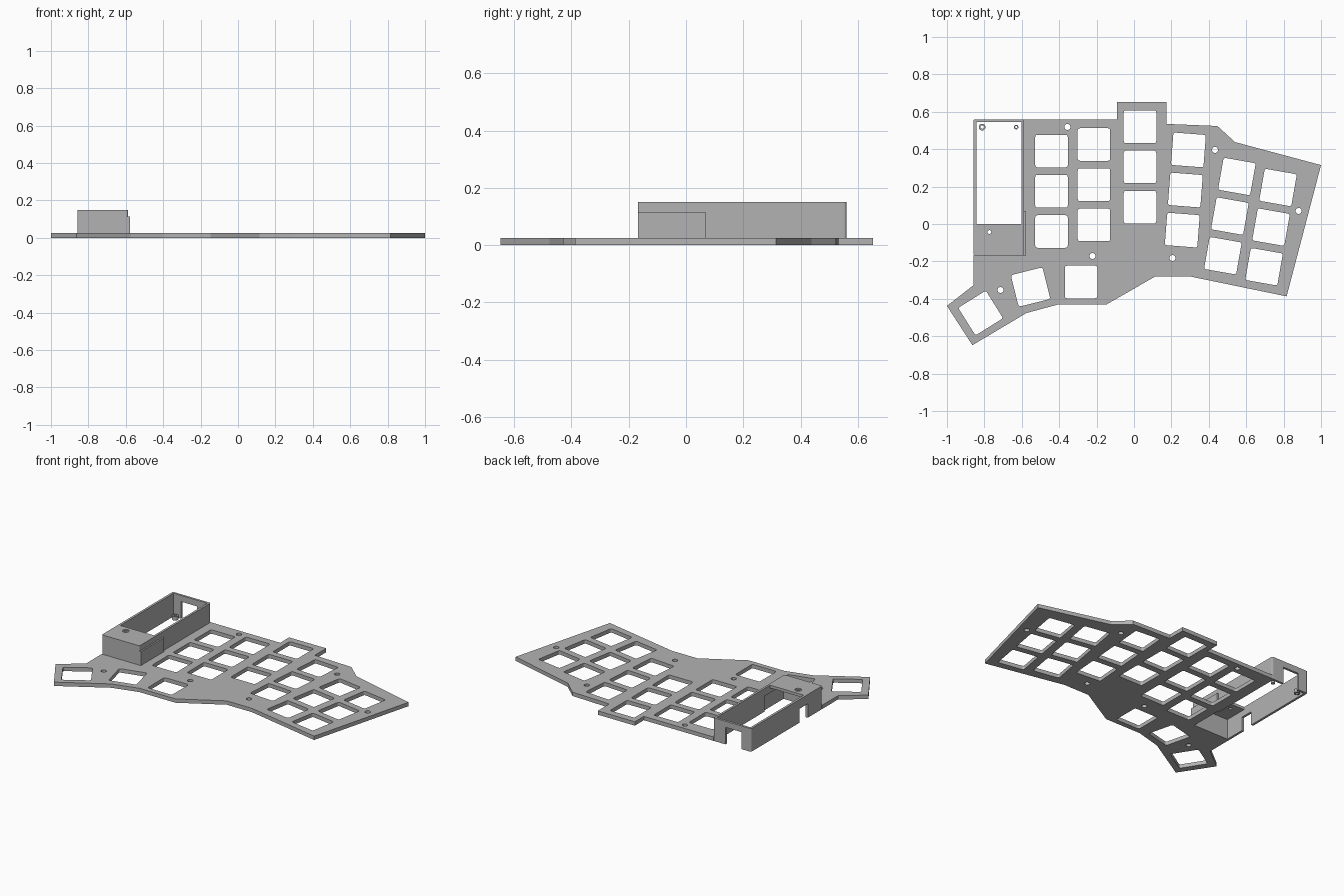
import bpy, bmesh, math
from mathutils import Vector, Matrix

if "Cube" in bpy.data.objects:
    bpy.data.objects.remove(bpy.data.objects["Cube"])

GREY = (0.45, 0.45, 0.45, 1.0)
grey = bpy.data.materials.new("grey_plastic")
grey.use_nodes = True
grey.diffuse_color = GREY
grey.node_tree.nodes["Principled BSDF"].inputs["Base Color"].default_value = GREY


def rounded(points, r, steps=3):
    """Round every corner of a closed outline."""
    out, n = [], len(points)
    for i in range(n):
        p = Vector(points[i])
        a = p + (Vector(points[i - 1]) - p).normalized() * r
        b = p + (Vector(points[(i + 1) % n]) - p).normalized() * r
        for k in range(steps + 1):
            t = k / steps
            out.append(a * (1 - t) ** 2 + p * 2 * t * (1 - t) + b * t * t)
    return out


def rect(x0, x1, y0, y1):
    return [(x0, y0), (x1, y0), (x1, y1), (x0, y1)]


def circle(x, y, r, n=24):
    return [(x + r * math.cos(math.tau * i / n), y + r * math.sin(math.tau * i / n))
            for i in range(n)]


def key_hole(x, y, degrees, half=0.087):
    turn = Matrix.Rotation(math.radians(degrees), 2)
    square = rounded(rect(-half, half, -half, half), 0.012)
    return [turn @ p + Vector((x, y)) for p in square]


def prism(name, loops, z0, z1):
    """Extrude an outline, with any further loops as holes."""
    curve = bpy.data.curves.new(name, "CURVE")
    curve.dimensions = "2D"
    curve.fill_mode = "BOTH"
    curve.extrude = (z1 - z0) / 2
    for loop in loops:
        spline = curve.splines.new("POLY")
        spline.points.add(len(loop) - 1)
        for point, p in zip(spline.points, loop):
            point.co = (p[0], p[1], 0, 1)
        spline.use_cyclic_u = True
    temp = bpy.data.objects.new("outline", curve)
    bpy.context.collection.objects.link(temp)
    bpy.context.view_layer.update()
    mesh = bpy.data.meshes.new_from_object(temp.evaluated_get(
        bpy.context.evaluated_depsgraph_get()))
    bpy.data.objects.remove(temp)
    bm = bmesh.new()
    bm.from_mesh(mesh)
    bmesh.ops.remove_doubles(bm, verts=bm.verts, dist=1e-5)
    bmesh.ops.translate(bm, verts=bm.verts, vec=(0, 0, (z0 + z1) / 2))
    bmesh.ops.recalc_face_normals(bm, faces=bm.faces)
    for f in bm.faces:
        f.smooth = False
    bm.to_mesh(mesh)
    bm.free()
    mesh.materials.clear()
    mesh.materials.append(grey)
    obj = bpy.data.objects.new(name, mesh)
    bpy.context.collection.objects.link(obj)
    return obj


def boolean(target, tool, operation):
    mod = target.modifiers.new("shape", "BOOLEAN")
    mod.object, mod.operation, mod.solver = tool, operation, "EXACT"
    bpy.context.view_layer.objects.active = target
    bpy.ops.object.modifier_apply(modifier=mod.name)
    bpy.data.objects.remove(tool)


# Switch plate: outline, key openings and screw holes
outline = [(-0.59, 0.56), (-0.09, 0.56), (-0.09, 0.652), (0.175, 0.652), (0.175, 0.535),
           (0.446, 0.524), (0.54, 0.438), (1.0, 0.315), (0.816, -0.387), (0.297, -0.28),
           (0.115, -0.28), (-0.147, -0.43), (-0.404, -0.43), (-0.575, -0.476),
           (-0.864, -0.648), (-1.0, -0.438), (-0.858, -0.327), (-0.858, -0.165),
           (-0.59, -0.165)]
# Each column: top key x and y, turn in degrees
columns = [(-0.441, 0.39, 0), (-0.214, 0.425, 0), (0.032, 0.52, 0),
           (0.291, 0.396, -4.4), (0.55, 0.254, -10), (0.77, 0.195, -10)]
thumbs = [(-0.283, -0.31, 0), (-0.553, -0.337, 14), (-0.82, -0.476, 32)]
screws = [(-0.356, 0.519), (-0.222, -0.171), (0.206, -0.182),
          (0.433, 0.396), (0.88, 0.07), (-0.714, -0.353)]
PITCH = 0.215
loops = [outline]
for x, y, turn in columns:
    a = math.radians(turn)
    for row in range(3):
        loops.append(key_hole(x + math.sin(a) * PITCH * row,
                              y - math.cos(a) * PITCH * row, turn))
loops += [key_hole(*t) for t in thumbs]
loops += [circle(x, y, 0.016) for x, y in screws]
prism("switch_plate", loops, 0, 0.025)

# Controller housing with side bulge
housing = prism("controller_housing", [rounded(rect(-0.858, -0.588, -0.168, 0.56), 0.01)], 0, 0.15)
bulge = prism("bulge", [rect(-0.62, -0.578, -0.168, 0.07)], 0, 0.115)
boolean(housing, bulge, "UNION")

# Hollow inside, top window, jack pocket, cable port, side notch, shelf screw hole
cuts = [(rect(-0.843, -0.602, -0.153, 0.545), -0.02, 0.132),
        (rect(-0.843, -0.602, 0.0, 0.545), 0.1, 0.2),
        (rect(-0.65, -0.591, -0.153, 0.056), -0.02, 0.1),
        (rect(-0.79, -0.675, 0.5, 0.6), -0.02, 0.11),
        (rect(-0.9, -0.8, -0.02, 0.065), -0.02, 0.09),
        (circle(-0.773, -0.043, 0.01), 0.1, 0.2),
        (circle(-0.773, -0.043, 0.02), 0.143, 0.2)]
for loop, z0, z1 in cuts:
    boolean(housing, prism("cutter", [loop], z0, z1), "DIFFERENCE")

# Board mounting rings in the back corners
for name, x, r in (("left", -0.63, 0.012), ("right", -0.812, 0.018)):
    prism(name + "_mounting_ring", [circle(x, 0.518, r), circle(x, 0.518, r * 0.5)], 0, 0.025)
